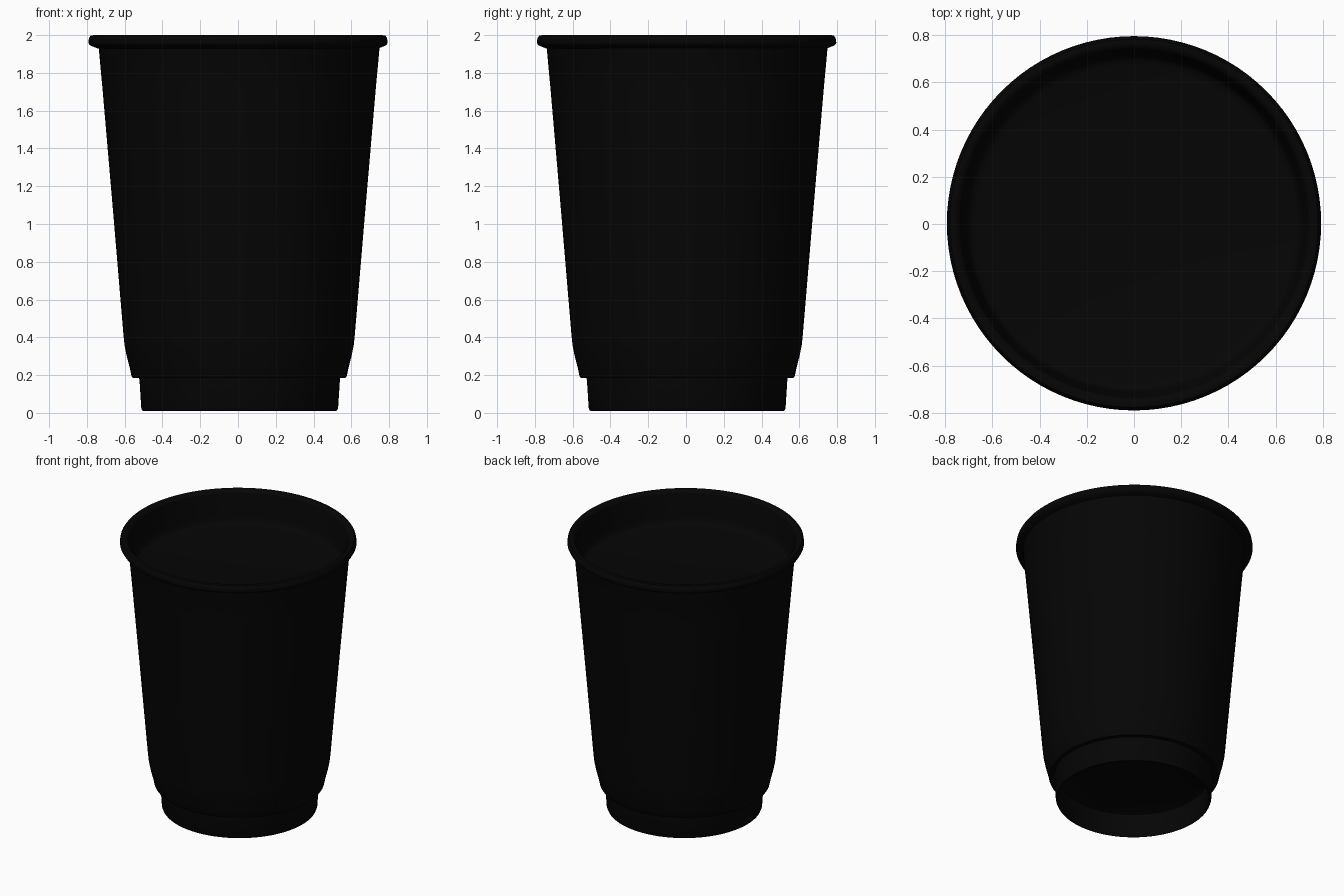
import bpy
import bmesh
import math

cube = bpy.data.objects.get("Cube")
if cube:
    bpy.data.objects.remove(cube, do_unlink=True)

SEGMENTS = 96

black = bpy.data.materials.new("matte black")
black.use_nodes = True
colour = (0.0015, 0.0015, 0.0015, 1)
black.diffuse_color = colour
shader = black.node_tree.nodes["Principled BSDF"]
shader.inputs["Base Color"].default_value = colour
shader.inputs["Roughness"].default_value = 0.8


def lathe(name, profile, centre):
    """Spin an open outline of (radius, height) points about an upright axis."""
    bm = bmesh.new()
    verts = [bm.verts.new((r, 0, z)) for r, z in profile]
    edges = [bm.edges.new(pair) for pair in zip(verts, verts[1:])]
    bmesh.ops.spin(bm, geom=verts + edges, cent=(0, 0, 0), axis=(0, 0, 1),
                   angle=math.tau, steps=SEGMENTS, use_merge=True)
    bmesh.ops.remove_doubles(bm, verts=bm.verts, dist=0.0001)
    bmesh.ops.recalc_face_normals(bm, faces=bm.faces)
    # Each part sits very slightly off centre
    bmesh.ops.translate(bm, verts=bm.verts, vec=(*centre, 0))
    mesh = bpy.data.meshes.new(name)
    bm.to_mesh(mesh)
    bm.free()
    mesh.materials.append(black)
    obj = bpy.data.objects.new(name, mesh)
    bpy.context.collection.objects.link(obj)
    bpy.ops.object.select_all(action="DESELECT")
    obj.select_set(True)
    bpy.context.view_layer.objects.active = obj
    bpy.ops.object.shade_smooth_by_angle(angle=math.radians(40))


# Tapered wall with its rounded shoulder and the step above the foot
lathe("cup_wall", [
    (0.75, 1.955), (0.743, 1.93), (0.722, 1.7), (0.666, 1.05),
    (0.613, 0.42), (0.607, 0.36), (0.595, 0.3), (0.578, 0.235),
    (0.57, 0.195), (0.563, 0.185), (0.52, 0.185)], (0.006, 0.006))

# Hollow foot with a recessed base panel underneath
lathe("foot", [
    (0.533, 0.19), (0.53, 0.165), (0.521, 0.025), (0.516, 0.013),
    (0.508, 0.01), (0.502, 0.02), (0.505, 0.15), (0.497, 0.178),
    (0.475, 0.188), (0, 0.188)], (0.009, 0.006))

# Rounded lip with a flared underside
lathe("rim", [
    (0.74, 1.928), (0.765, 1.938), (0.786, 1.947), (0.793, 1.96),
    (0.789, 1.985), (0.78, 1.997), (0.765, 2.0), (0.75, 1.996),
    (0.738, 1.98)], (0, 0.003))

# Sloping inner side that blends into the level surface within the mouth
lathe("inner_surface", [
    (0.738, 1.98), (0.728, 1.92), (0.714, 1.82), (0.708, 1.785),
    (0.695, 1.768), (0.67, 1.762), (0, 1.762)], (0, 0.003))
